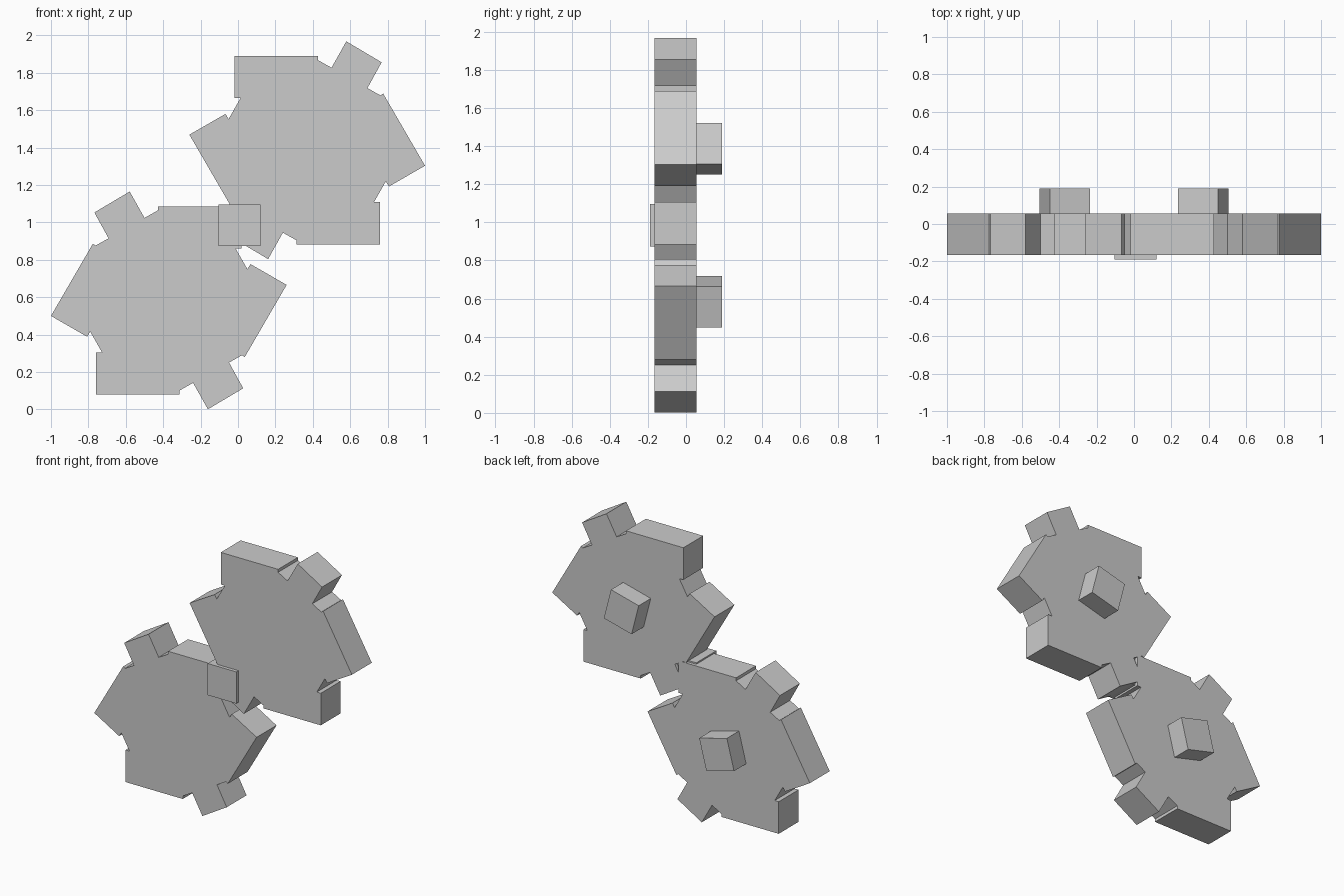
import bpy, bmesh, math
from mathutils import Matrix

if "Cube" in bpy.data.objects:
    bpy.data.objects.remove(bpy.data.objects["Cube"])

# Half of the toothed outline (x, z about the wheel centre); the rest is a half turn
HALF = [(-0.63, -0.083), (-0.437, -0.194), (-0.42, -0.167), (-0.357, -0.278),
        (-0.388, -0.278), (-0.388, -0.503), (0.057, -0.503), (0.057, -0.482),
        (0.13, -0.441), (0.209, -0.582), (0.398, -0.47), (0.322, -0.332),
        (0.392, -0.293), (0.406, -0.303)]
FRONT, BACK = -0.165, 0.055
CUBE = 0.222


def finish(name, bm):
    bmesh.ops.recalc_face_normals(bm, faces=bm.faces[:])
    mesh = bpy.data.meshes.new(name)
    bm.to_mesh(mesh)
    bm.free()
    obj = bpy.data.objects.new(name, mesh)
    bpy.context.collection.objects.link(obj)


def wheel(name, cx, cz, side):
    bm = bmesh.new()
    outline = HALF + [(-x, -z) for x, z in HALF]
    face = bm.faces.new([bm.verts.new((cx + side * x, FRONT, cz + z)) for x, z in outline])
    ext = bmesh.ops.extrude_face_region(bm, geom=[face], use_keep_orig=True)
    verts = [v for v in ext["geom"] if isinstance(v, bmesh.types.BMVert)]
    bmesh.ops.translate(bm, verts=verts, vec=(0, BACK - FRONT, 0))
    finish(name, bm)


def cube(name, loc, tilt=0.0):
    bm = bmesh.new()
    # positive tilt turns counter-clockwise as seen from the front
    m = Matrix.Translation(loc) @ Matrix.Rotation(-math.radians(tilt), 4, "Y")
    bmesh.ops.create_cube(bm, size=CUBE, matrix=m)
    finish(name, bm)


# Two mirrored wheels, each with a tilted peg on the back
for label, side, cz in (("lower", 1, 0.583), ("upper", -1, 1.386)):
    cx = -0.37 * side
    wheel(label + "_wheel", cx, cz, side)
    cube(label + "_back_peg", (cx, 0.189 - CUBE / 2, cz), -14.5 * side)

# Block joining the wheels at the front
cube("front_joint_block", (0.008, -0.189 + CUBE / 2, 0.985))
